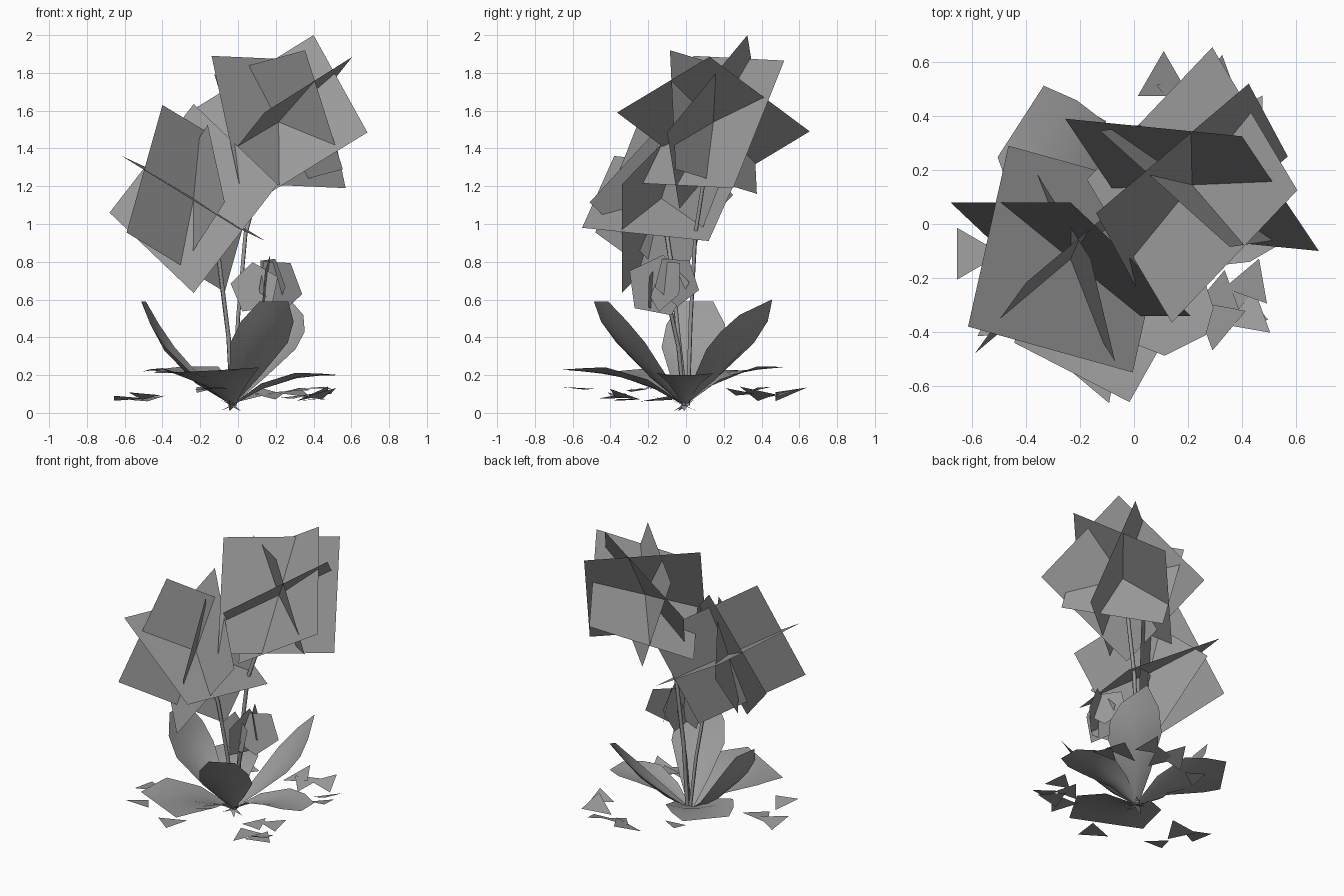
import bpy, bmesh, math, random
from mathutils import Vector as V

if "Cube" in bpy.data.objects:
    bpy.data.objects.remove(bpy.data.objects["Cube"])
random.seed(4)

grey = bpy.data.materials.new("dark_grey")
grey.diffuse_color = (.33, .33, .33, 1)
grey.use_nodes = True
grey.node_tree.nodes["Principled BSDF"].inputs["Base Color"].default_value = grey.diffuse_color

def make(name, verts, faces, smooth=False):
    me = bpy.data.meshes.new(name)
    me.from_pydata([tuple(v) for v in verts], [], faces)
    me.materials.append(grey)
    if smooth:
        me.polygons.foreach_set("use_smooth", [True] * len(me.polygons))
    ob = bpy.data.objects.new(name, me)
    bpy.context.collection.objects.link(ob)
    return ob

def flower(name, center, diagonals):
    """Crossed square petals; each is given by two half diagonals."""
    c, vs, fs = V(center), [], []
    for a, b in diagonals:
        a, b = V(a), V(b)
        n = len(vs)
        vs += [c + a, c + b, c - a, c - b]
        fs.append((n, n + 1, n + 2, n + 3))
    return make(name, vs, fs)

# Flower heads
LOW = [((.38, .25, -.225), (.23, -.42, -.155)),
       ((-.445, .21, -.075), (0, -.21, -.5)),
       ((-.355, -.35, -.18), (-.165, -.087, .495)),
       ((.165, -.38, -.02), (.075, 0, .39))]
HIGH = [((.185, .18, .46), (.47, -.245, -.055)),
        ((.39, -.02, .345), (.075, .51, -.05)),
        ((-.355, -.105, .35), (.21, .375, .325)),
        ((-.34, .2, .25), (.14, -.23, .38))]
flower("low_flower", (-.235, -.13, 1.135), LOW)
flower("high_flower", (.215, .145, 1.54), HIGH)

# Bud: small pentagonal petals folded round a centre
def bud_petal(center, normal, r, turn):
    n = V(normal).normalized()
    u = n.orthogonal().normalized()
    w = n.cross(u)
    pts = [V(center) + r * (u * math.cos(turn + i * math.tau / 5) + w * math.sin(turn + i * math.tau / 5))
           for i in range(5)]
    make("bud_petal", pts, [tuple(range(5))])
bud_petal((.09, -.16, .66), (-.35, -1, .1), .14, .3)
bud_petal((.22, -.11, .68), (.6, -.8, .25), .15, .9)
bud_petal((.18, -.05, .70), (.9, .5, .2), .14, .2)
bud_petal((.15, -.15, .67), (1, -.1, -.1), .17, .6)

# Stems
def stem(name, pts, r=.013):
    cu = bpy.data.curves.new(name, 'CURVE')
    cu.dimensions = '3D'
    cu.bevel_depth = r
    cu.bevel_resolution = 0
    cu.materials.append(grey)
    sp = cu.splines.new('POLY')
    sp.points.add(len(pts) - 1)
    for p, co in zip(sp.points, pts):
        p.co = (*co, 1)
    bpy.context.collection.objects.link(bpy.data.objects.new(name, cu))
stem("low_stem", [(-.03, 0, .04), (-.05, -.04, .4), (-.1, -.08, .8), (-.23, -.13, 1.12)])
stem("high_stem", [(-.02, .01, .04), (0, .025, .5), (.04, .05, .95), (.2, .14, 1.52)])
stem("bud_stem", [(-.02, -.01, .04), (.03, -.04, .35), (.13, -.11, .66)])

# Broad base leaves: strips cupped at the root, widening to a flat blunt tip
ROOT = V((-.03, -.01, .04))
def leaf(name, tip, width, arch, skew=0, tip_width=.5):
    d = V(tip) - ROOT
    side = d.cross(V((0, 0, 1))).normalized()
    up = side.cross(d).normalized()
    vs, fs = [], []
    rows = [(0, .06), (.3, .55), (.62, 1), (.82, .92), (1, tip_width)]
    for t, w in rows:
        for s in (-1, -.5, 0, .5, 1):
            vs.append(ROOT + d * (t + skew * s * t * t) + side * s * w * width / 2
                      + up * (arch * math.sin(math.pi * t) + .25 * width * s * s * w * (1 - t)))
    for r in range(len(rows) - 1):
        for k in range(4):
            a = r * 5 + k
            fs.append((a, a + 1, a + 6, a + 5))
    make(name, vs, fs, True)
leaf("tall_leaf_front", (.19, -.45, .59), .34, -.05)
leaf("tall_leaf_back", (.31, .37, .56), .34, -.05, -.08)
leaf("tall_leaf_left", (-.50, .06, .59), .34, -.09)
leaf("low_leaf_front", (-.23, -.55, .22), .56, .04, -.05, .85)
leaf("low_leaf_back", (-.42, .38, .23), .44, .05, .06, .7)
leaf("low_leaf_right", (.54, .0, .20), .30, .05)

# Root star: small spikes at the foot of the stems
for i in range(7):
    a = i * math.tau / 7
    d, s = V((math.cos(a), math.sin(a), 0)), V((-math.sin(a), math.cos(a), 0))
    z = V((0, 0, .03 if i % 2 else -.03))
    c = V((-.03, -.01, .04))
    make("root_spike", [c + s * .02, c - s * .02, c + d * .07 + z], [(0, 1, 2)])

# Ground leaves: loose tilted triangles (x, y, heading, size)
GROUND = [(-.60, -.11, 0, .17), (-.48, -.13, 150, .17), (-.13, -.56, 290, .17),
          (.31, -.36, 260, .17), (.40, -.32, 100, .16), (.43, -.22, 70, .15),
          (.43, -.34, 320, .15), (.32, -.26, 200, .14), (.11, .53, 90, .17),
          (.18, .48, 40, .16), (.42, .38, 60, .17), (.31, .53, 80, .15),
          (-.18, .38, 120, .12), (.46, .28, -50, .14), (-.50, -.36, 215, .15)]
for x, y, h, size in GROUND:
    pts = [V((x + size * .65 * math.cos(math.radians(h + k * 120)),
              y + size * .65 * math.sin(math.radians(h + k * 120)),
              .1 + random.uniform(-.045, .045))) for k in range(3)]
    make("ground_leaf", pts, [(0, 1, 2)])
